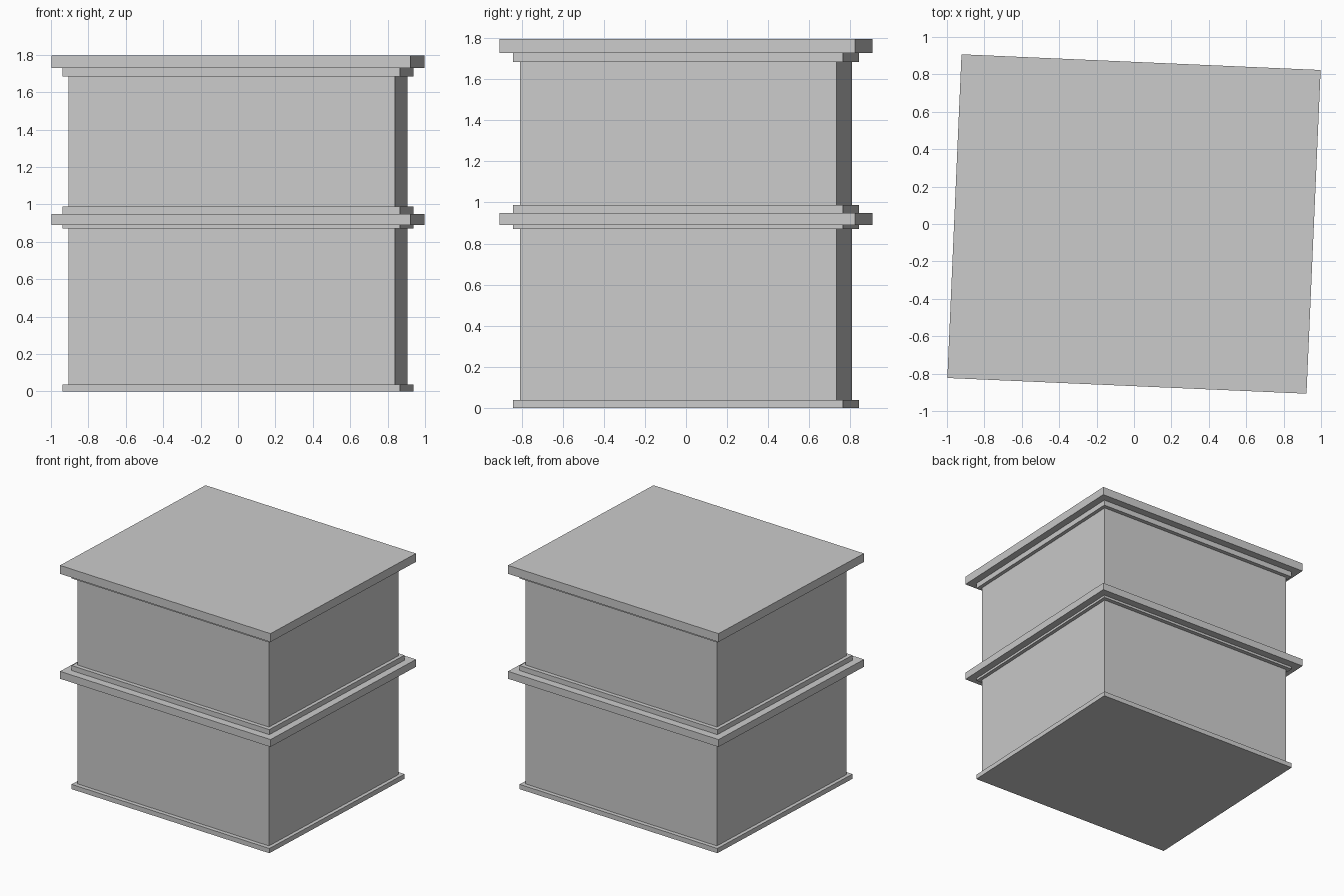
import bpy, bmesh
from math import radians
from mathutils import Matrix

if "Cube" in bpy.data.objects:
    bpy.data.objects.remove(bpy.data.objects["Cube"])

TURN = Matrix.Rotation(radians(-2.5), 4, 'Z')   # whole model is slightly turned

# Half sizes (x, y) of the three stacked cross-sections
SLAB = (0.961, 0.866)
TRIM = (0.903, 0.804)
BODY = (0.874, 0.771)


def block(name, half, z0, z1):
    bm = bmesh.new()
    bmesh.ops.create_cube(bm, size=1.0)
    bm.transform(TURN
                 @ Matrix.Translation((0, 0, (z0 + z1) / 2))
                 @ Matrix.Diagonal((2 * half[0], 2 * half[1], z1 - z0, 1)))
    mesh = bpy.data.meshes.new(name)
    bm.to_mesh(mesh)
    bm.free()
    obj = bpy.data.objects.new(name, mesh)
    bpy.context.collection.objects.link(obj)
    return obj


# Lower storey
block("base_trim", TRIM, 0.0, 0.038)
block("lower_body", BODY, 0.038, 0.870)
block("lower_neck_trim", TRIM, 0.870, 0.889)

# Ledge between the storeys
block("middle_ledge", SLAB, 0.889, 0.948)

# Upper storey
block("upper_base_trim", TRIM, 0.948, 0.988)
block("upper_body", BODY, 0.988, 1.684)
block("upper_neck_trim", TRIM, 1.684, 1.728)

# Flat roof
block("roof_slab", SLAB, 1.728, 1.795)
